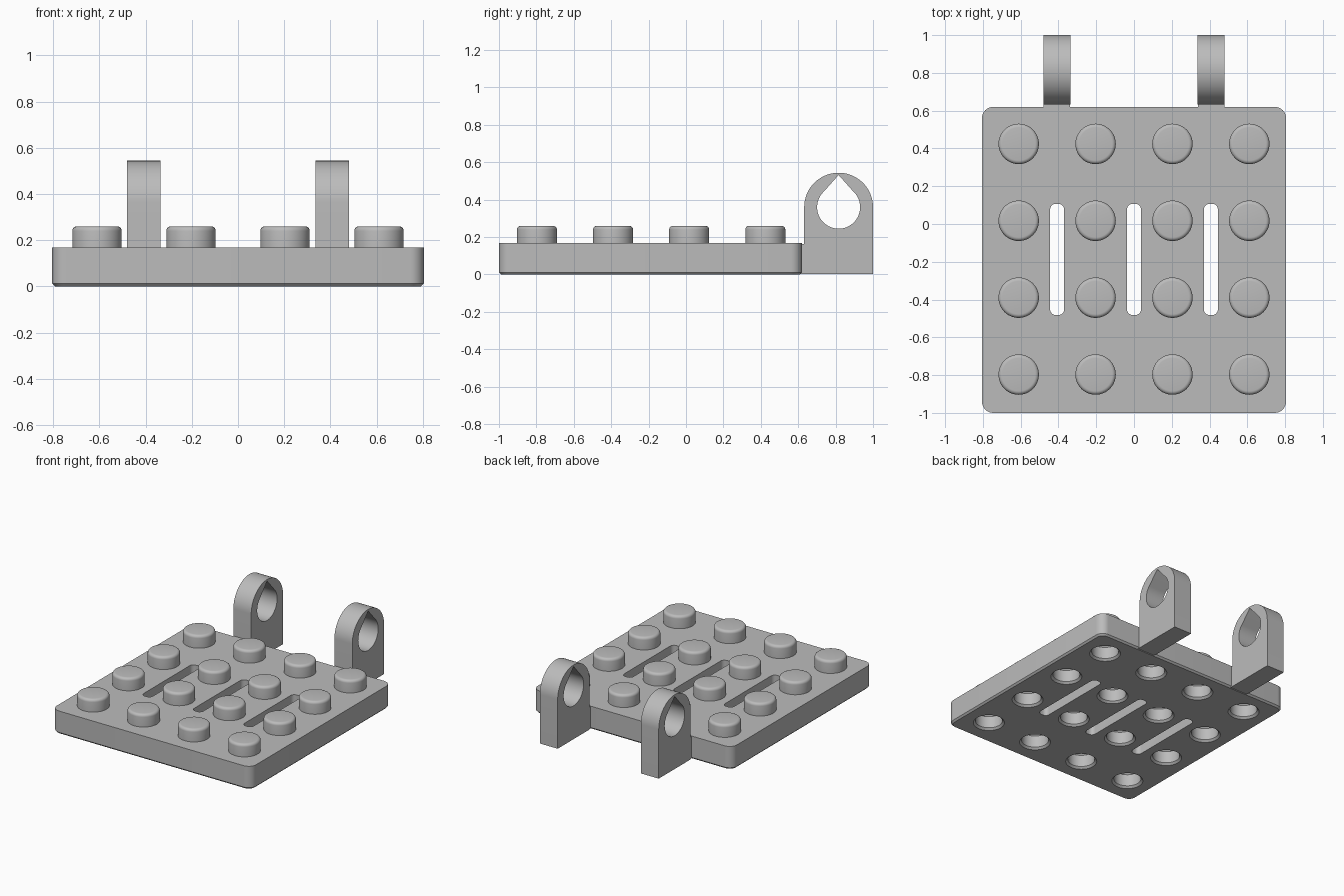
import bpy
import bmesh
from math import sin, cos, pi, radians

cube = bpy.data.objects.get("Cube")
if cube:
    bpy.data.objects.remove(cube, do_unlink=True)

grey = bpy.data.materials.new("plain grey")
grey.use_nodes = True
COLOUR = (0.5, 0.5, 0.5, 1)
grey.diffuse_color = COLOUR
grey.node_tree.nodes["Principled BSDF"].inputs["Base Color"].default_value = COLOUR


def arc(cx, cy, r, start, end, n):
    return [(cx + r * cos(radians(start + (end - start) * i / n)),
             cy + r * sin(radians(start + (end - start) * i / n))) for i in range(n + 1)]


def rounded_rect(x0, x1, y0, y1, r, n=8):
    return (arc(x1 - r, y1 - r, r, 0, 90, n) + arc(x0 + r, y1 - r, r, 90, 180, n)
            + arc(x0 + r, y0 + r, r, 180, 270, n) + arc(x1 - r, y0 + r, r, 270, 360, n))


def add_loft(bm, rings):
    """Skin a stack of equal-length point rings and cap both ends."""
    loops = [[bm.verts.new(p) for p in ring] for ring in rings]
    n = len(loops[0])
    for a, b in zip(loops, loops[1:]):
        for i in range(n):
            j = (i + 1) % n
            bm.faces.new((a[i], a[j], b[j], b[i]))
    bm.faces.new(loops[0][::-1])
    bm.faces.new(loops[-1])


def make(name, bodies):
    bm = bmesh.new()
    for rings in bodies:
        add_loft(bm, rings)
    bmesh.ops.recalc_face_normals(bm, faces=bm.faces)
    mesh = bpy.data.meshes.new(name)
    bm.to_mesh(mesh)
    bm.free()
    mesh.materials.append(grey)
    ob = bpy.data.objects.new(name, mesh)
    bpy.context.collection.objects.link(ob)
    return ob


def flat_rings(layers):
    return [[(x, y, z) for x, y in outline] for outline, z in layers]


def turned(cx, cy, profile, n=48):
    return [[(cx + r * cos(2 * pi * i / n), cy + r * sin(2 * pi * i / n), z)
             for i in range(n)] for r, z in profile]


def across(outline, x0, x1):
    return [[(x, y, z) for y, z in outline] for x in (x0, x1)]


def combine(target, tool, operation):
    mod = target.modifiers.new(operation.title(), "BOOLEAN")
    mod.operation = operation
    mod.solver = "EXACT"
    mod.object = tool
    tool.hide_render = True
    bpy.ops.object.select_all(action="DESELECT")
    bpy.context.view_layer.objects.active = target
    target.select_set(True)
    bpy.ops.object.modifier_apply(modifier=mod.name)
    bpy.data.objects.remove(tool, do_unlink=True)


def smooth(ob):
    bpy.ops.object.select_all(action="DESELECT")
    bpy.context.view_layer.objects.active = ob
    ob.select_set(True)
    bpy.ops.object.shade_smooth_by_angle(angle=radians(30))


# Base plate with a chamfered lower edge
W, BACK, TOP, C = 0.805, 0.62, 0.168, 0.012
full = rounded_rect(-W, W, -1, BACK, 0.06)
small = rounded_rect(-W + C, W - C, -1 + C, BACK - C, 0.06 - C)
plate = make("stud_plate", [flat_rings([(small, 0), (full, C), (full, TOP)])])

# Grid of round studs with softened rims
PITCH, R, STUD_TOP, F = 0.407, 0.107, 0.26, 0.02
centres = [((i - 1.5) * PITCH, -0.797 + j * PITCH) for i in range(4) for j in range(4)]
rim = arc(R - F, STUD_TOP - F, F, 0, 90, 5)
studs = make("studs", [turned(x, y, [(R, 0.14)] + rim) for x, y in centres])
combine(plate, studs, "UNION")

# Countersunk pockets under the studs, tapering to a cone inside
pocket = [(0.125, -0.02), (0.091, 0.014), (0.091, 0.1), (0.015, 0.176)]
pockets = make("pocket_cutter", [turned(x, y, pocket) for x, y in centres])
combine(plate, pockets, "DIFFERENCE")

# Three long through slots
slots = []
for x in (-PITCH, 0, PITCH):
    outline = rounded_rect(x - 0.037, x + 0.037, -0.482, 0.107, 0.03)
    slots.append(flat_rings([(outline, -0.1), (outline, 0.4)]))
combine(plate, make("slot_cutter", slots), "DIFFERENCE")
smooth(plate)

# Hinge lugs with teardrop holes, joined to the back edge
CY, CZ, LR = 0.816, 0.36, 0.184
lug_outline = [(CY - LR, 0.002), (CY + LR, 0.002)] + arc(CY, CZ, LR, 0, 180, 40)
teardrop = [(CY, 0.532)] + arc(CY, CZ, 0.115, 132, 408, 48)
bridge_outline = [(0.59, 0.004), (0.66, 0.004), (0.66, 0.164), (0.59, 0.164)]
for side, x in (("right", -0.408), ("left", 0.408)):
    lug = make(side + "_hinge_lug", [across(lug_outline, x - 0.072, x + 0.072)])
    hole = make("hole_cutter", [across(teardrop, x - 0.2, x + 0.2)])
    combine(lug, hole, "DIFFERENCE")
    smooth(lug)
    make(side + "_lug_bridge", [across(bridge_outline, x - 0.07, x + 0.07)])
